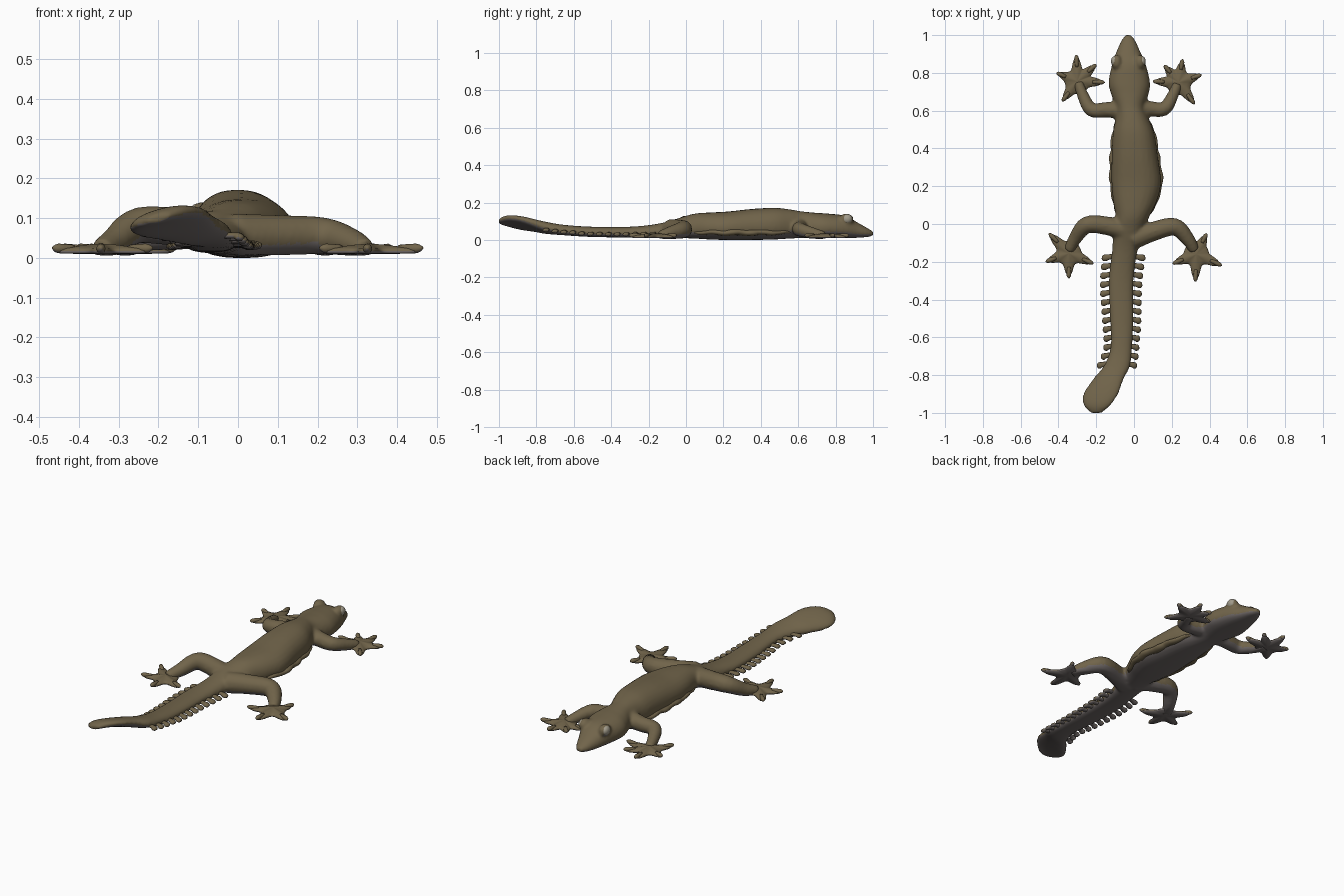
import bpy, bmesh, math
from mathutils import Vector

if "Cube" in bpy.data.objects:
    bpy.data.objects.remove(bpy.data.objects["Cube"])


def material(name, rgb):
    m = bpy.data.materials.new(name)
    m.diffuse_color = (*rgb, 1)
    m.use_nodes = True
    m.node_tree.nodes["Principled BSDF"].inputs["Base Color"].default_value = m.diffuse_color
    return m


OLIVE = material("olive skin", (0.165, 0.128, 0.069))
GREY = material("grey underside", (0.16, 0.14, 0.135))
EYE = material("pale eye", (0.36, 0.33, 0.26))


def spline(rows, steps):
    """Smooth (Catmull-Rom) interpolation of rows of numbers."""
    out = []
    for i in range(len(rows) - 1):
        a, b, c, d = (rows[max(0, min(len(rows) - 1, i + k))] for k in (-1, 0, 1, 2))
        for s in range(steps):
            t = s / steps
            out.append([0.5 * (2 * q + (r - p) * t + (2 * p - 5 * q + 4 * r - u) * t * t
                               + (3 * q - p - 3 * r + u) * t ** 3) for p, q, r, u in zip(a, b, c, d)])
    return out + [list(rows[-1])]


def loft(bm, rings):
    """Skin a list of point rings and cap both ends."""
    vs = [[bm.verts.new(p) for p in ring] for ring in rings]
    n = len(vs[0])
    for a, b in zip(vs, vs[1:]):
        for i in range(n):
            bm.faces.new((a[i], a[(i + 1) % n], b[(i + 1) % n], b[i]))
    bm.faces.new(vs[0])
    bm.faces.new(vs[-1])


def tube(bm, rows, flat=1.0, n=12, steps=5):
    """Tube through rows of (x, y, z, radius); flat squashes its height."""
    pts = spline(rows, steps)
    rings = []
    for i, p in enumerate(pts):
        d = Vector(pts[min(i + 1, len(pts) - 1)][:3]) - Vector(pts[max(i - 1, 0)][:3])
        side = d.cross(Vector((0, 0, 1))).normalized()
        up = side.cross(d).normalized()
        ring = []
        for k in range(n):
            a = 2 * math.pi * k / n
            v = Vector(p[:3]) + side * p[3] * math.cos(a) + up * p[3] * flat * math.sin(a)
            v.z = max(v.z, 0.006)
            ring.append(v)
        rings.append(ring)
    loft(bm, rings)


def ball(bm, centre, size):
    r = bmesh.ops.create_uvsphere(bm, u_segments=20, v_segments=12, radius=1)
    for v in r["verts"]:
        v.co = Vector([c + s * q for c, s, q in zip(centre, size, v.co)])


def finish(bm, name, mats):
    bmesh.ops.recalc_face_normals(bm, faces=bm.faces)
    me = bpy.data.meshes.new(name)
    bm.to_mesh(me)
    bm.free()
    for m in mats:
        me.materials.append(m)
    ob = bpy.data.objects.new(name, me)
    bpy.context.collection.objects.link(ob)
    me.shade_smooth()
    return ob


def paint_underside(ob, limit=-0.4):
    for f in ob.data.polygons:
        f.material_index = 1 if f.normal.z < limit else 0


# Body and tail profile: y, centre x, half width, bottom z, top z
BODY = [
    (1.0, -.03, .016, .022, .046), (.97, -.03, .038, .016, .064), (.92, -.03, .06, .012, .092),
    (.85, -.027, .088, .01, .13), (.75, -.025, .11, .01, .142), (.69, -.022, .1, .01, .146),
    (.62, -.02, .078, .01, .153), (.56, -.01, .088, .008, .163), (.48, -.002, .11, .003, .172),
    (.36, .004, .122, .0, .167), (.22, .012, .131, .0, .152), (.12, .005, .115, .003, .147),
    (.04, -.008, .09, .008, .14), (-.04, -.03, .08, .01, .117), (-.15, -.05, .067, .011, .087),
    (-.3, -.068, .066, .013, .071), (-.5, -.065, .062, .016, .071), (-.65, -.067, .057, .025, .081),
    (-.75, -.09, .07, .035, .096), (-.82, -.135, .083, .053, .108), (-.9, -.176, .096, .072, .119),
    (-.96, -.195, .074, .084, .123), (-1.0, -.2, .03, .088, .112)]
sections = spline(BODY, 4)


def at(y):
    return min(sections, key=lambda s: abs(s[0] - y))


# Foot data: leg path (x, y, z, radius), foot centre, toe tips
LEGS = {
    "front_left": ([(-.04, .6, .075, .05), (-.14, .605, .062, .042), (-.225, .605, .055, .038),
                    (-.27, .68, .036, .031), (-.295, .75, .02, .026)], (-.3, .755),
                   [(-.305, .895), (-.2, .845), (-.155, .75), (-.41, .80), (-.38, .65)]),
    "front_right": ([(0, .61, .075, .05), (.08, .61, .062, .042), (.16, .61, .055, .038),
                     (.205, .68, .036, .031), (.23, .74, .02, .026)], (.237, .75),
                    [(.1, .755), (.16, .84), (.257, .872), (.357, .79), (.32, .635)]),
    "hind_left": ([(-.03, -.04, .06, .055), (-.14, -.01, .076, .05), (-.25, -.005, .082, .046),
                   (-.31, -.075, .042, .036), (-.345, -.14, .02, .028)], (-.345, -.155),
                  [(-.45, -.05), (-.467, -.2), (-.345, -.287), (-.215, -.21)]),
    "hind_right": ([(-.01, -.08, .055, .058), (.1, -.04, .057, .052), (.215, -.015, .056, .047),
                    (.285, -.08, .038, .037), (.32, -.14, .02, .028)], (.33, -.16),
                   [(.385, -.05), (.465, -.22), (.325, -.305), (.205, -.21)]),
}

# Body, legs and eyelids fused into one skin
bm = bmesh.new()
rings = []
for y, cx, hw, zb, zt in sections:
    roll = 0.27 * max(0, min(1, (-.65 - y) / .2))
    zc = zb + .42 * (zt - zb)
    ring = []
    for k in range(24):
        a = 2 * math.pi * k / 24
        c, s = math.cos(a), math.sin(a)
        dx = hw * math.copysign(abs(c) ** .85, c)
        dz = (zt - zc) * s if s > 0 else -(zc - zb) * abs(s) ** .8
        ring.append((cx + dx * math.cos(roll) - dz * math.sin(roll), y, zc + dz + dx * math.sin(roll)))
    rings.append(ring)
loft(bm, rings)
for path, _, _ in LEGS.values():
    tube(bm, path)
for s in (-1, 1):
    ball(bm, (-.03 + s * .062, .857, .11), (.028, .04, .032))
raw = finish(bm, "raw_skin", [])
mod = raw.modifiers.new("fuse", "REMESH")
mod.mode = "VOXEL"
mod.voxel_size = .009
mod = raw.modifiers.new("soften", "SMOOTH")
mod.iterations = 5
deps = bpy.context.evaluated_depsgraph_get()
skin = bpy.data.meshes.new_from_object(raw.evaluated_get(deps))
bpy.data.objects.remove(raw)
skin.materials.clear()
skin.materials.append(OLIVE)
skin.materials.append(GREY)
body = bpy.data.objects.new("body_and_legs", skin)
bpy.context.collection.objects.link(body)
skin.shade_smooth()
paint_underside(body)

# Webbed feet with clawed toes
for name, (_, (cx, cy), toes) in LEGS.items():
    bm = bmesh.new()
    polar = [(math.atan2(y - cy, x - cx), math.hypot(x - cx, y - cy)) for x, y in toes]
    n, web = 120, .066

    def reach(a):
        best = web
        for ta, tr in polar:
            d = abs((a - ta + math.pi) % (2 * math.pi) - math.pi)
            best = max(best, web + (tr - .012 - web) * math.exp(-(d / .27) ** 2))
        return best

    rings = []
    for t, z in ((.03, .036), (.35, .033), (.65, .028), (.9, .024), (1, .017), (.93, .011), (.03, .01)):
        rings.append([(cx + t * reach(a) * math.cos(a), cy + t * reach(a) * math.sin(a), z)
                      for a in (2 * math.pi * k / n for k in range(n))])
    loft(bm, rings)
    for ta, tr in polar:
        tube(bm, [(cx + f * tr * math.cos(ta), cy + f * tr * math.sin(ta), z, r)
                  for f, z, r in ((.55, .024, .009), (.88, .024, .012), (1, .026, .003))], n=8, steps=3)
    paint_underside(finish(bm, name + "_foot", [OLIVE, GREY]))

# Scalloped fringe on both sides of the tail
bm = bmesh.new()
for side in (-1, 1):
    for i in range(13):
        y = -.175 - i * .0475
        _, cx, hw, zb, zt = at(y)
        e, z = cx + side * hw, zb + .35 * (zt - zb)
        out = .048 - .0012 * i
        tube(bm, [(e - side * .025, y + .006, z, .014), (e + side * .012, y, z, .014),
                  (e + side * out * .65, y - .004, z - .003, .018),
                  (e + side * out * .95, y - .006, z - .006, .013),
                  (e + side * out, y - .006, z - .007, .004)], flat=.6, n=10, steps=2)
paint_underside(finish(bm, "tail_fringe", [OLIVE, GREY]))

# Wavy skin folds along the flanks
for name, s in (("left", -1), ("right", 1)):
    bm = bmesh.new()
    rows = []
    for i in range(16):
        y = .56 - .52 * i / 15
        _, cx, hw, _, _ = at(y)
        r = .008 + .021 * math.sin(math.pi * i / 15) ** .6
        rows.append((cx + s * (hw - .018 + .004 * math.sin(i * 2.3)), y, .04 + .003 * math.sin(i * 1.7), r))
    tube(bm, rows, flat=.6, n=12, steps=3)
    finish(bm, name + "_flank_fold", [OLIVE])

# Eyes
for name, s in (("left", -1), ("right", 1)):
    bm = bmesh.new()
    ball(bm, (-.03 + s * .072, .862, .112), (.02, .027, .025))
    finish(bm, name + "_eye", [EYE])
